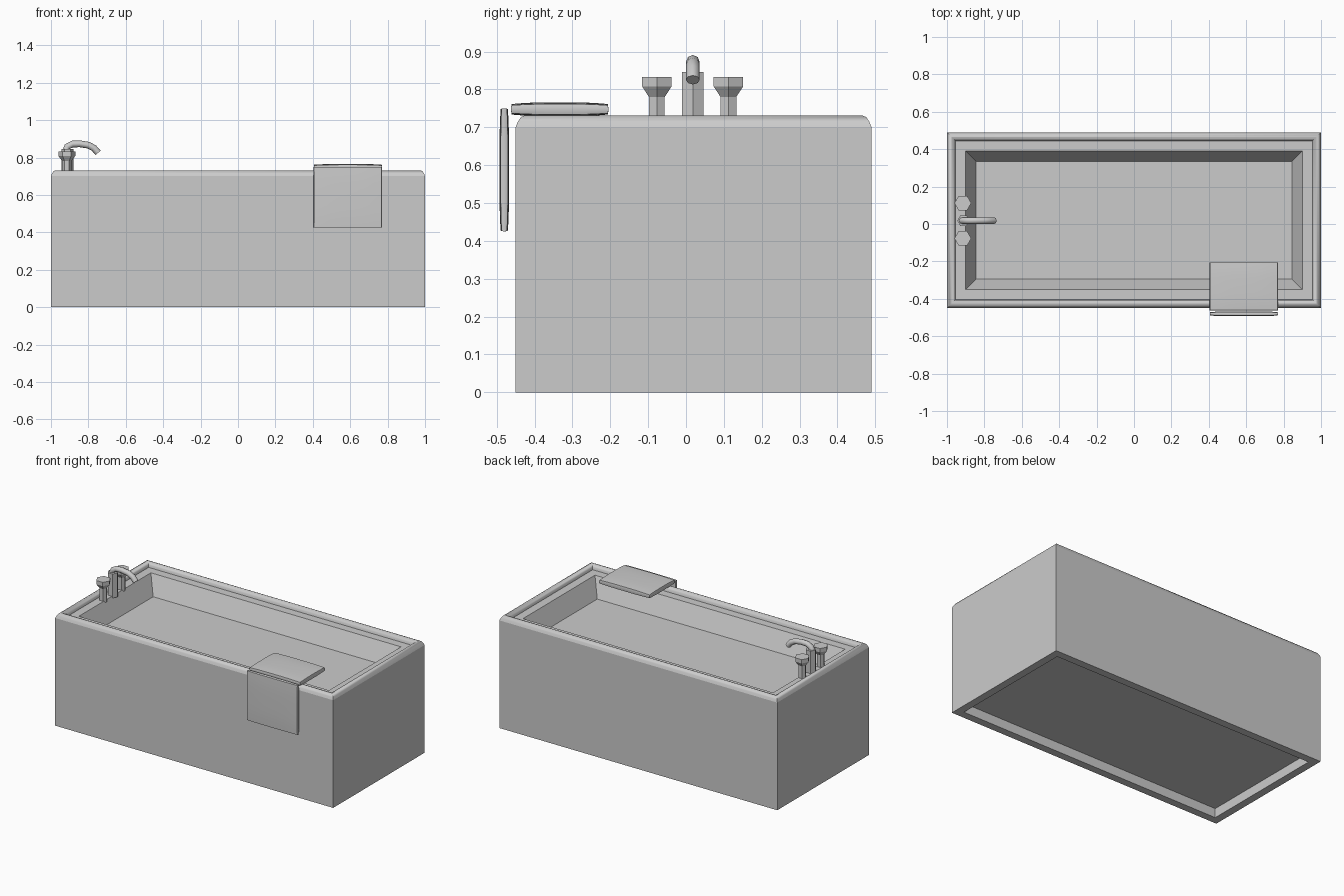
import bpy, bmesh, math
from mathutils import Vector

if "Cube" in bpy.data.objects:
    bpy.data.objects.remove(bpy.data.objects["Cube"])

grey = bpy.data.materials.new("plain grey")
grey.diffuse_color = (0.6, 0.6, 0.6, 1)
grey.use_nodes = True
grey.node_tree.nodes["Principled BSDF"].inputs["Base Color"].default_value = grey.diffuse_color

X0, X1, Y0, Y1 = -1.0, 1.0, -0.45, 0.49   # tub footprint


def finish(name, bm, smooth=None):
    bmesh.ops.recalc_face_normals(bm, faces=bm.faces)
    me = bpy.data.meshes.new(name)
    bm.to_mesh(me)
    bm.free()
    ob = bpy.data.objects.new(name, me)
    bpy.context.collection.objects.link(ob)
    me.materials.append(grey)
    if smooth:
        bpy.ops.object.select_all(action='DESELECT')
        ob.select_set(True)
        bpy.context.view_layer.objects.active = ob
        bpy.ops.object.shade_smooth_by_angle(angle=math.radians(smooth))
    return ob


def loft(name, rings, caps=True, closed=False, smooth=None):
    """Join rings of points with quads."""
    bm = bmesh.new()
    vs = [[bm.verts.new(p) for p in r] for r in rings]
    pairs = list(zip(vs, vs[1:]))
    if closed:
        pairs.append((vs[-1], vs[0]))
    for a, b in pairs:
        n = len(a)
        for i in range(n):
            j = (i + 1) % n
            bm.faces.new((a[i], a[j], b[j], b[i]))
    if caps and not closed:
        bm.faces.new(vs[0][::-1])
        bm.faces.new(vs[-1])
    return finish(name, bm, smooth)


def rect(inset, z):
    return [(X0 + inset, Y0 + inset, z), (X1 - inset, Y0 + inset, z),
            (X1 - inset, Y1 - inset, z), (X0 + inset, Y1 - inset, z)]


def turned(name, x, y, profile, sides):
    return loft(name, [[(x + r * math.cos(2 * math.pi * i / sides),
                         y + r * math.sin(2 * math.pi * i / sides), z)
                        for i in range(sides)] for r, z in profile])


# tub: recessed underside, outer walls, flat ledge, sloped basin and floor
loft("tub", [rect(i, z) for i, z in (
    (0.05, 0.06), (0.05, 0), (0, 0), (0, 0.70),
    (0.10, 0.70), (0.155, 0.58))])

# rounded roll running around the top edge
loft("rim_roll", [rect(i, z) for i, z in (
    (0.0, 0.70), (0.006, 0.715), (0.014, 0.727), (0.024, 0.731),
    (0.035, 0.727), (0.043, 0.715), (0.046, 0.698))], closed=True, smooth=40)

# pair of hexagonal tap handles
for side, y in (("front", -0.077), ("back", 0.112)):
    turned(side + "_tap", -0.915, y, [
        (0.024, 0.69), (0.024, 0.78), (0.045, 0.808), (0.045, 0.833)], 6)

# spout post and curved spout
turned("spout_post", -0.912, 0.018, [(0.033, 0.69), (0.033, 0.846)], 6)
path = [Vector((x, 0, z)) for x, z in (
    (-0.925, 0.825), (-0.912, 0.858), (-0.885, 0.872), (-0.845, 0.873),
    (-0.80, 0.866), (-0.77, 0.85), (-0.748, 0.825))]
rings = []
for k, p in enumerate(path):
    t = (path[min(k + 1, len(path) - 1)] - path[max(k - 1, 0)]).normalized()
    n = Vector((-t.z, 0, t.x))
    rings.append([(p.x + n.x * 0.018 * math.cos(a),
                   0.018 + 0.018 * math.sin(a),
                   p.z + n.z * 0.018 * math.cos(a))
                  for a in (2 * math.pi * i / 8 for i in range(8))])
loft("spout", rings, smooth=50)


# towel halves: slabs that swell slightly in the middle
def towel(name, lo, hi, thin):
    lo, hi = Vector(lo), Vector(hi)
    mid, half = (lo + hi) / 2, (hi - lo) / 2
    bm = bmesh.new()
    bmesh.ops.create_cube(bm, size=2)
    bmesh.ops.subdivide_edges(bm, edges=bm.edges[:], cuts=7, use_grid_fill=True)
    flat = [a for a in range(3) if a != thin]
    for v in bm.verts:
        c = v.co.copy()
        swell = 1
        for a in flat:
            swell *= 1 - 0.25 * abs(c[a]) ** 3
        c[thin] *= swell
        # pull the slab edges round
        for a in flat:
            c[a] *= 1 - 0.012 * abs(v.co[thin]) ** 2
        v.co = mid + Vector([c[i] * half[i] for i in range(3)])
    finish(name, bm, smooth=35)


towel("towel_top", (0.405, -0.462, 0.729), (0.77, -0.205, 0.766), 2)
towel("towel_hanging", (0.405, -0.493, 0.425), (0.77, -0.467, 0.75), 1)
